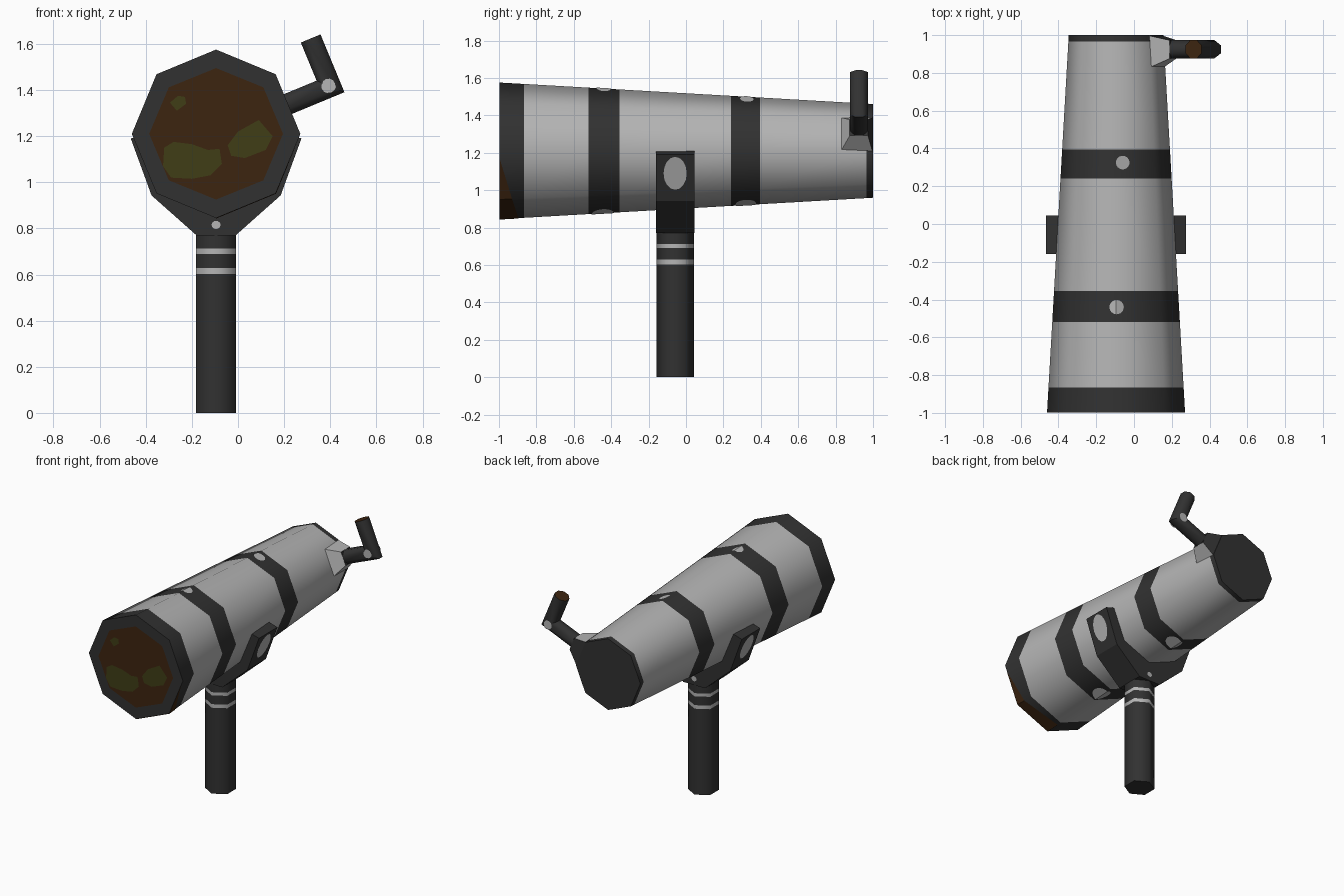
import bpy, bmesh, math
from mathutils import Vector

if "Cube" in bpy.data.objects:
    bpy.data.objects.remove(bpy.data.objects["Cube"])

CX, CZ = -0.095, 1.21          # tube axis
T8 = math.tan(math.pi / 8)


def material(name, rgb):
    m = bpy.data.materials.new(name)
    m.diffuse_color = (*rgb, 1)
    m.use_nodes = True
    m.node_tree.nodes["Principled BSDF"].inputs["Base Color"].default_value = m.diffuse_color
    return m


LIGHT = material("light_grey", (0.46, 0.46, 0.46))
DARK = material("charcoal", (0.031, 0.031, 0.031))
BROWN = material("lens_brown", (0.046, 0.018, 0.005))
OLIVE = material("lens_olive", (0.050, 0.047, 0.008))


def make(name, verts, faces, mats, idx=None, smooth=None, fix=True):
    me = bpy.data.meshes.new(name)
    me.from_pydata([tuple(v) for v in verts], [], faces)
    for m in mats:
        me.materials.append(m)
    if idx:
        me.polygons.foreach_set("material_index", idx)
    if fix:
        bm = bmesh.new()
        bm.from_mesh(me)
        bmesh.ops.recalc_face_normals(bm, faces=bm.faces)
        bm.to_mesh(me)
        bm.free()
    ob = bpy.data.objects.new(name, me)
    bpy.context.collection.objects.link(ob)
    if smooth:
        bpy.ops.object.select_all(action='DESELECT')
        ob.select_set(True)
        bpy.context.view_layer.objects.active = ob
        bpy.ops.object.shade_smooth_by_angle(angle=math.radians(smooth))
    return ob


def loft(name, rings, mats, seg, caps, smooth=None):
    """Skin equal rings; seg = material per segment, caps = (first, last)."""
    n = len(rings[0])
    verts = [v for r in rings for v in r]
    faces, idx = [], []
    for s in range(len(rings) - 1):
        for i in range(n):
            j = (i + 1) % n
            faces.append((s * n + i, s * n + j, s * n + n + j, s * n + n + i))
            idx.append(seg[s])
    last = (len(rings) - 1) * n
    faces += [tuple(range(n)), tuple(range(last, last + n))]
    return make(name, verts, faces, mats, idx + list(caps), smooth)


def radius(y):
    return 0.308 - 0.0575 * y


def tube_pt(deg, y, grow=0.0):
    a, r = math.radians(deg), radius(y) + grow
    return Vector((CX + r * math.cos(a), y, CZ + r * math.sin(a)))


def plate(name, pts, mat, facing):
    """Flat painted patch whose front looks along 'facing'."""
    pts = [Vector(p) for p in pts]
    n = Vector()
    for i in range(1, len(pts) - 1):
        n += (pts[i] - pts[0]).cross(pts[i + 1] - pts[0])
    if n.dot(Vector(facing)) < 0:
        pts.reverse()
    return make(name, pts, [tuple(range(len(pts)))], [mat], fix=False)


def circle(n, a=1.0, b=1.0, off=0.0):
    return [(a * math.cos(2 * math.pi * (i + off) / n),
             b * math.sin(2 * math.pi * (i + off) / n)) for i in range(n)]


# Tapered octagonal tube with dark bands
ys = [-0.997, -0.865, -0.52, -0.355, 0.24, 0.395, 0.965, 1.0]
loft("tube", [[tube_pt(45 * i, y) for i in range(8)] for y in ys],
     [LIGHT, DARK], [1, 0, 1, 0, 1, 0, 1], (1, 1), 50)

# Front lens and its olive patches
plate("lens", [(CX + u, -0.9985, CZ + v) for u, v in circle(8, 0.29, 0.285)], BROWN, (0, -1, 0))
blobs = {
    "lens_patch_large": [(-0.32, 1.15), (-0.28, 1.175), (-0.2, 1.165), (-0.13, 1.14), (-0.08, 1.145),
                         (-0.07, 1.08), (-0.12, 1.03), (-0.2, 1.015), (-0.29, 1.02), (-0.325, 1.07)],
    "lens_patch_right": [(-0.045, 1.16), (0, 1.22), (0.09, 1.27), (0.15, 1.2), (0.12, 1.14),
                         (0.03, 1.105), (-0.03, 1.115)],
    "lens_patch_small": [(-0.295, 1.345), (-0.26, 1.375), (-0.23, 1.37), (-0.225, 1.34), (-0.265, 1.31)],
}
for name, pts in blobs.items():
    plate(name, [(x, -1.0, z) for x, z in pts], OLIVE, (0, -1, 0))


# Brown spill on the lower right of the front rim
def rim(face, t, y):
    return tube_pt(-45 * face, y, 0.002).lerp(tube_pt(-45 * face - 45, y, 0.002), t)


plate("rim_stain_side", [rim(0, .15, -.997), rim(0, 1, -.997), rim(0, 1, -.93)], BROWN, (1, 0, -0.4))
plate("rim_stain_under", [rim(1, 0, -.997), rim(1, 1, -.997), rim(1, 1, -.895), rim(1, 0, -.93)],
      BROWN, (0.4, 0, -1))

# Light studs folded over the top and bottom ridges of the bands
for sgn, dx, y, r in ((1, 0.035, 0.325, 0.036), (1, 0.003, -0.44, 0.038),
                      (-1, 0.02, 0.32, 0.055), (-1, 0.0, -0.445, 0.06)):
    for half in (-1, 1):
        pts = []
        for u, v in circle(24, r, r):
            x = dx + u
            x = max(x, 0) if half > 0 else min(x, 0)
            pts.append((CX + x, y + v, CZ + sgn * (radius(y + v) + 0.003 - abs(x) * T8)))
        if max(abs(p[0] - CX) for p in pts) > 0.004:
            plate("band_stud", pts, LIGHT, (0, 0, sgn))

# Yoke cradle under the tube
half_profile = [(0.30, 1.21), (0.37, 1.19), (0.28, 0.943), (0.085, 0.77)]
prof = half_profile + [(-x, z) for x, z in reversed(half_profile)]
loft("yoke", [[(CX + x, y, z) for x, z in prof] for y in (-0.16, 0.045)], [DARK], [0], (0, 0))
for s in (-1, 1):
    plate("yoke_pivot", [(CX + s * (0.373 + (1.09 + v - 1.19) * 0.09 / 0.247), -0.058 + u, 1.09 + v)
                         for u, v in circle(16, 0.062, 0.088)], LIGHT, (s, 0, 0))
    plate("yoke_bolt", [(CX + u, -0.0575 + s * 0.1045, 0.815 + v)
                        for u, v in circle(10, 0.02, 0.018)], LIGHT, (0, s, 0))

# Hexagonal post with two light rings
zs = [0, 0.603, 0.628, 0.69, 0.712, 0.78]
loft("post", [[(CX + v, -0.0575 + u, z) for u, v in circle(6, 0.1, 0.1)] for z in zs],
     [DARK, LIGHT], [0, 1, 0, 1, 0], (0, 0), 65)

# Eyepiece: 'out' runs away from the tube axis, 'up' is square to it
OUT = Vector((math.cos(math.pi / 8), 0, math.sin(math.pi / 8)))
UP = Vector((-OUT.z, 0, OUT.x))


def ep(r, u, y):
    p = Vector((CX, 0, CZ)) + OUT * r + UP * u
    return Vector((p.x, y, p.z))


# Tapered mount on the tube side, dark on its back
base = [ep(0.225, u, y) for u, y in ((-0.1, 0.825), (0.1, 0.825), (0.1, 0.998), (-0.1, 0.998))]
tip = [ep(0.325, u, y) for u, y in ((-0.047, 0.875), (0.047, 0.875), (0.047, 0.973), (-0.047, 0.973))]
mount = loft("eyepiece_mount", [base, tip], [LIGHT, DARK], [0], (0, 1))
for p in mount.data.polygons:
    if p.normal.y > 0.3:
        p.material_index = 1

# Mitred elbow tube ending in the brown eye lens
sec = circle(8, 0.050, 0.052, 0.5)
EY, ELBOW = 0.925, 0.537
loft("eyepiece", [[ep(0.30, u, EY + v) for u, v in sec],
                  [ep(ELBOW - u, u, EY + v) for u, v in sec],
                  [ep(ELBOW - u, 0.225, EY + v) for u, v in sec]],
     [DARK, BROWN], [0, 0], (0, 1), 50)
for s in (-1, 1):
    plate("elbow_bolt", [ep(0.53 + a, 0.005 + b, EY + s * 0.0505) for a, b in circle(12, 0.032, 0.032)],
          LIGHT, (0, s, 0))
